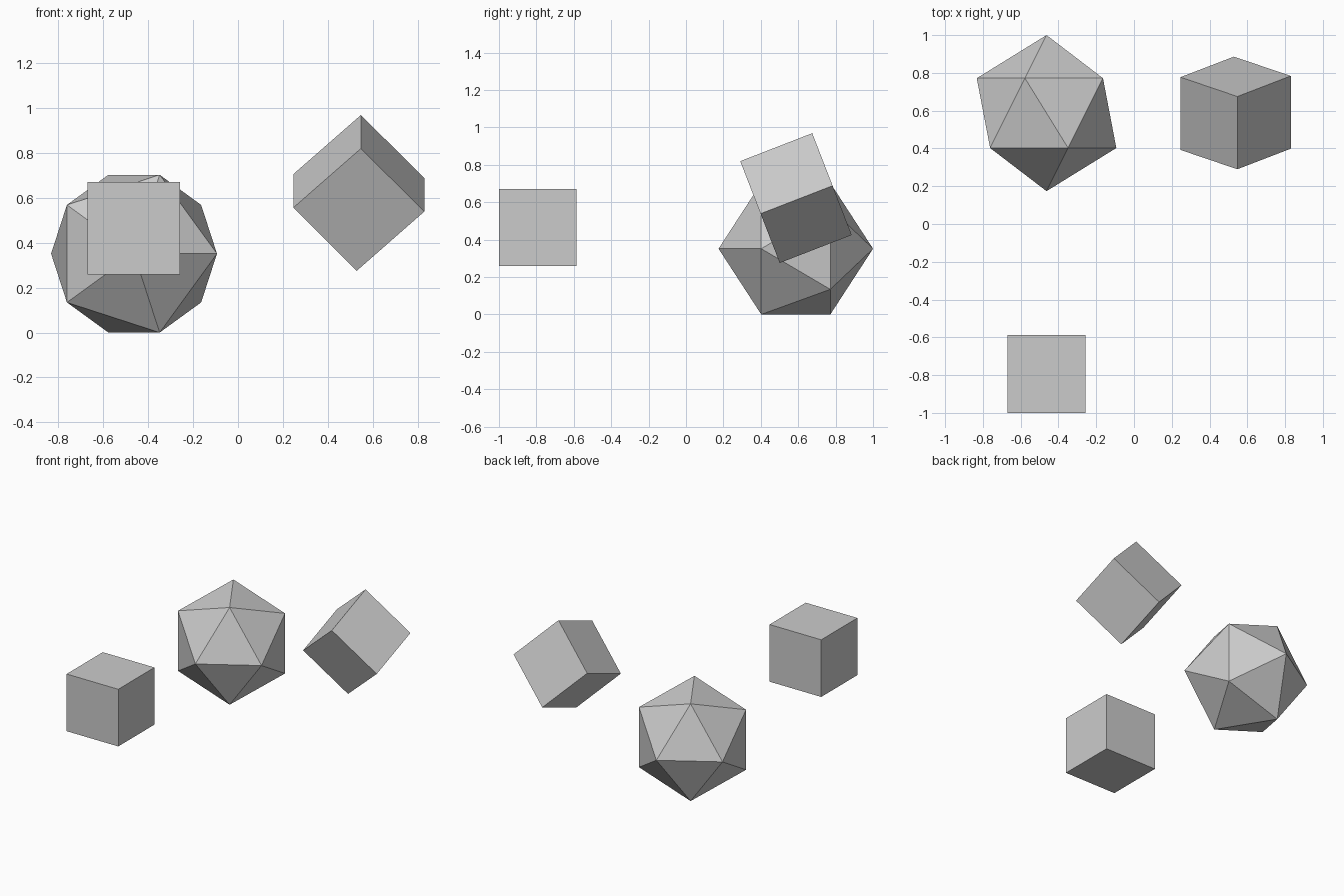
import bpy
from math import radians
from mathutils import Matrix, Vector

if "Cube" in bpy.data.objects:
    bpy.data.objects.remove(bpy.data.objects["Cube"])

SIZE = 0.413  # cube edge and icosahedron radius


def add_cube(name, center, rotation=Matrix.Identity(4)):
    bpy.ops.mesh.primitive_cube_add(size=SIZE)
    obj = bpy.context.object
    obj.name = name
    obj.matrix_world = Matrix.Translation(Vector(center)) @ rotation
    return obj


# Upright cube at the front left
add_cube("upright_cube", (-0.464, -0.793, 0.465))

# Cube standing on a corner at the back right
tilt = Matrix.Rotation(radians(21.2), 4, 'X') @ Matrix.Rotation(radians(46.8), 4, 'Y')
add_cube("tilted_cube", (0.538, 0.588, 0.622), tilt)

# Icosahedron resting on one edge at the back left
bpy.ops.mesh.primitive_ico_sphere_add(
    subdivisions=1, radius=SIZE, location=(-0.463, 0.587, 0.8507 * SIZE),
    rotation=(radians(90), 0, 0))
bpy.context.object.name = "icosahedron"
